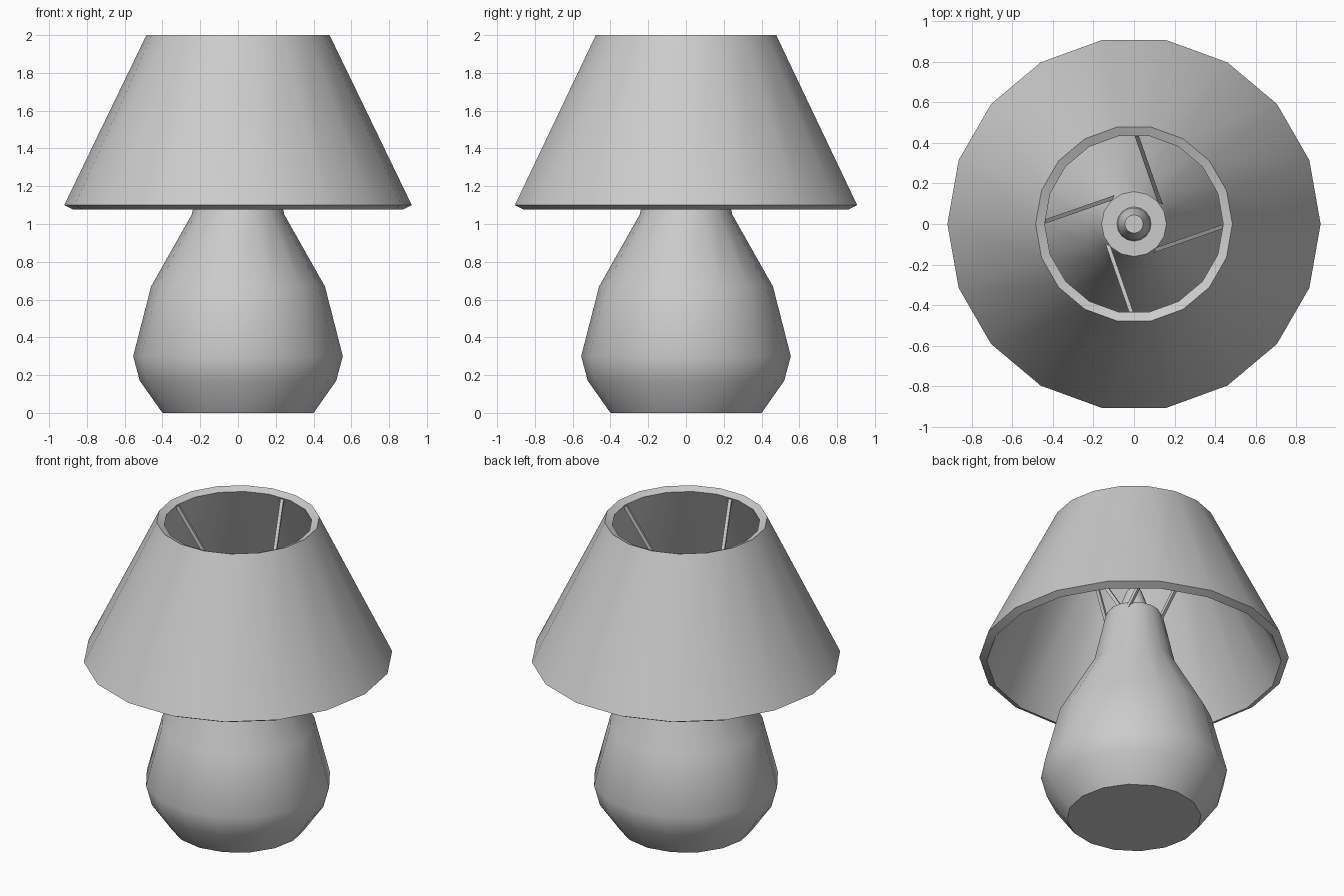
import bpy, bmesh, math
from mathutils import Vector, Matrix

if "Cube" in bpy.data.objects:
    bpy.data.objects.remove(bpy.data.objects["Cube"])


def lathe(name, profile, sides, closed=False):
    """Revolve (radius, z) points; cap the ends unless the profile is a loop."""
    bm = bmesh.new()
    rings = []
    for r, z in profile:
        rings.append([bm.verts.new((r * math.cos(2 * math.pi * i / sides),
                                    r * math.sin(2 * math.pi * i / sides), z))
                      for i in range(sides)])
    pairs = list(zip(rings, rings[1:]))
    if closed:
        pairs.append((rings[-1], rings[0]))
    else:
        bm.faces.new(rings[0])
        bm.faces.new(rings[-1])
    for a, b in pairs:
        for i in range(sides):
            j = (i + 1) % sides
            bm.faces.new((a[i], a[j], b[j], b[i]))
    return finish(name, bm)


def finish(name, bm, smooth=True):
    bmesh.ops.recalc_face_normals(bm, faces=bm.faces)
    mesh = bpy.data.meshes.new(name)
    bm.to_mesh(mesh)
    bm.free()
    ob = bpy.data.objects.new(name, mesh)
    bpy.context.collection.objects.link(ob)
    if smooth:
        bpy.ops.object.select_all(action='DESELECT')
        bpy.context.view_layer.objects.active = ob
        ob.select_set(True)
        bpy.ops.object.shade_smooth_by_angle(angle=math.radians(29))
    return ob


def bar(name, start, end, width):
    """Square bar between two points."""
    start, end = Vector(start), Vector(end)
    d = end - start
    rot = d.to_track_quat('Z', 'Y').to_matrix().to_4x4()
    bm = bmesh.new()
    bmesh.ops.create_cube(bm, size=1, matrix=Matrix.Translation((start + end) / 2) @ rot
                          @ Matrix.Diagonal((width, width, d.length, 1)))
    return finish(name, bm, smooth=False)


# Vase-shaped body
lathe("base", [(0.40, 0), (0.52, 0.17), (0.555, 0.30), (0.46, 0.67),
               (0.245, 1.05), (0.175, 1.36), (0.16, 1.39)], 16)

# Bulb socket on top of the neck
lathe("socket", [(0.085, 1.385), (0.08, 1.45), (0.045, 1.55)], 16)

# Hollow conical shade with thickness
lathe("shade", [(0.92, 1.10), (0.485, 2.0), (0.44, 1.98), (0.875, 1.077)], 18, closed=True)

# Four tangential spokes carrying the shade
for k in range(4):
    turn = Matrix.Rotation(-k * math.pi / 2, 3, 'Z')
    bar(f"spoke_{k + 1}", turn @ Vector((0.01, 0.445, 1.965)),
        turn @ Vector((0.13, 0.10, 1.35)), 0.02)
